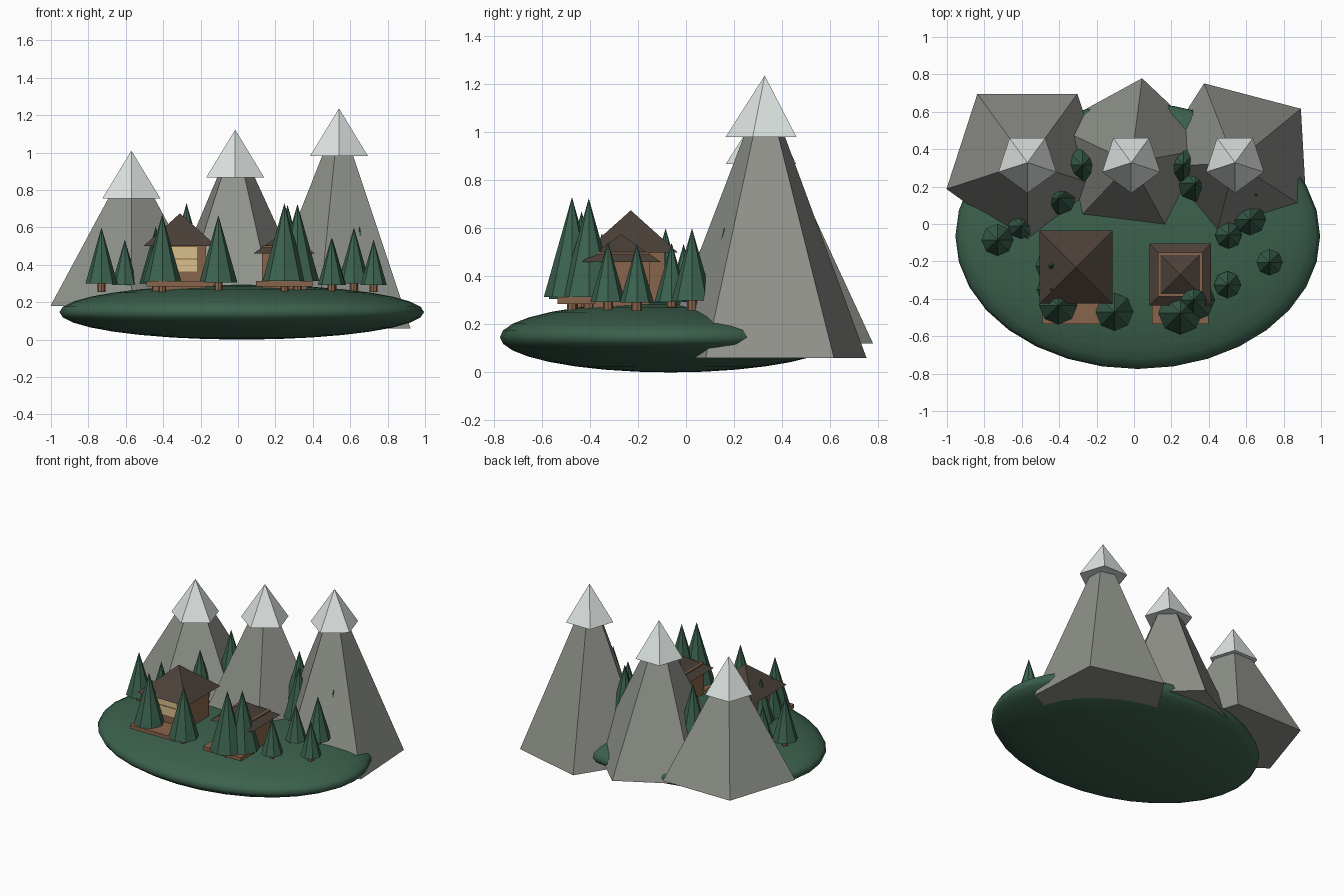
import bpy, bmesh, math
from mathutils import Matrix, Vector

if "Cube" in bpy.data.objects:
    bpy.data.objects.remove(bpy.data.objects["Cube"])


def mat(name, r, g, b):
    m = bpy.data.materials.new(name)
    m.diffuse_color = (r, g, b, 1)
    m.use_nodes = True
    m.node_tree.nodes["Principled BSDF"].inputs["Base Color"].default_value = m.diffuse_color
    return m


GRASS = mat("grass", 0.045, 0.12, 0.075)
PINE = mat("pine", 0.045, 0.125, 0.08)
ROCK = mat("rock", 0.28, 0.29, 0.26)
SNOW = mat("snow", 0.75, 0.80, 0.78)
WOOD = mat("wood", 0.25, 0.13, 0.07)
ROOF = mat("roof_tiles", 0.07, 0.052, 0.04)
GLOW = mat("window_light", 0.70, 0.52, 0.26)


def finish(bm, name, material):
    bmesh.ops.recalc_face_normals(bm, faces=bm.faces)
    me = bpy.data.meshes.new(name)
    bm.to_mesh(me)
    bm.free()
    me.materials.append(material)
    ob = bpy.data.objects.new(name, me)
    bpy.context.collection.objects.link(ob)
    return ob


def cone(name, x, y, z0, z1, r0, r1, sides, start, material):
    """Upright cone or cylinder; start is the angle of the first corner in degrees."""
    bm = bmesh.new()
    ring = lambda r, z: [bm.verts.new((x + r * math.cos(math.radians(start) + i * math.tau / sides),
                                       y + r * math.sin(math.radians(start) + i * math.tau / sides), z))
                         for i in range(sides)]
    low = ring(r0, z0)
    bm.faces.new(low[::-1])
    if r1 > 0:
        high = ring(r1, z1)
        bm.faces.new(high)
        for i in range(sides):
            j = (i + 1) % sides
            bm.faces.new((low[i], low[j], high[j], high[i]))
    else:
        tip = bm.verts.new((x, y, z1))
        for i in range(sides):
            bm.faces.new((low[i], low[(i + 1) % sides], tip))
    return finish(bm, name, material)


def box(name, x0, x1, y0, y1, z0, z1, material):
    bm = bmesh.new()
    bmesh.ops.create_cube(bm, size=1)
    bm.transform(Matrix.Translation(Vector((x0 + x1, y0 + y1, z0 + z1)) / 2)
                 @ Matrix.Diagonal((x1 - x0, y1 - y0, z1 - z0, 1)))
    return finish(bm, name, material)


# Island: flattened smooth sphere
bm = bmesh.new()
bmesh.ops.create_uvsphere(bm, u_segments=32, v_segments=16, radius=1)
bm.transform(Matrix.Translation((0.02, -0.065, 0.147)) @ Matrix.Diagonal((0.975, 0.71, 0.147, 1)))
for f in bm.faces:
    f.smooth = True
finish(bm, "island", GRASS)

# Mountains with snow caps: x, base z, rock top, cap top, turn
for i, (x, z0, z1, cap, turn) in enumerate([(-0.57, 0.18, 0.985, 1.01, 0),
                                            (-0.015, 0.12, 1.095, 1.122, 28.65),
                                            (0.54, 0.06, 1.21, 1.236, 57.3)]):
    cone(f"mountain_{i}", x, 0.328, z0, z1, 0.455, 0, 5, 54 + turn, ROCK)
    cone(f"snow_cap_{i}", x, 0.328, cap - 0.255, cap, 0.163, 0, 5, 54, SNOW)


# Cabins: walls, pyramid roof, front deck and window
def cabin(tag, x, y, wall, wall_top, eave, eave_z, peak, deck, win):
    box(f"{tag}_walls", x - wall, x + wall, y - wall, y + wall, 0.26, wall_top, WOOD)
    cone(f"{tag}_roof", x, y, eave_z, peak, eave * math.sqrt(2), 0, 4, 45, ROOF)
    box(f"{tag}_deck", x - deck, x + deck, -0.535, y - wall + 0.01, 0.285, 0.313, WOOD)
    zc = 0.29 + (eave_z - 0.29) * 0.35
    box(f"{tag}_window", x - win, x + win, y - wall - 0.008, y - wall + 0.01, zc, eave_z - 0.005, GLOW)
    box(f"{tag}_window_bar", x - win, x + win, y - wall - 0.01, y - wall,
        (zc + eave_z) / 2 - 0.003, (zc + eave_z) / 2 + 0.003, WOOD)


cabin("large_cabin", -0.31, -0.23, 0.14, 0.53, 0.195, 0.50, 0.675, 0.178, 0.09)
cabin("small_cabin", 0.247, -0.27, 0.118, 0.502, 0.165, 0.46, 0.575, 0.152, 0.07)

# Pines: x, y, tip height
PINES = [(-0.73, -0.085, 0.60), (-0.605, -0.01, 0.535), (-0.405, -0.435, 0.67),
         (-0.105, -0.47, 0.665), (0.248, -0.475, 0.73), (0.318, -0.405, 0.725),
         (0.50, -0.325, 0.545), (0.725, -0.205, 0.535), (0.505, -0.06, 0.54),
         (0.62, 0.025, 0.60), (-0.275, 0.315, 0.73), (0.265, 0.32, 0.72),
         (0.33, 0.22, 0.66), (0.65, 0.16, 0.605), (-0.40, 0.14, 0.62),
         (-0.44, -0.225, 0.605), (-0.44, -0.35, 0.58)]
for i, (x, y, tip) in enumerate(PINES):
    h = tip - 0.262
    cone(f"pine_trunk_{i}", x, y, 0.255, 0.275 + 0.12 * h, 0.021, 0.021, 8, 0, WOOD)
    cone(f"pine_crown_{i}", x, y, 0.262 + 0.11 * h, tip, 0.24 * h + 0.005, 0, 8, 0, PINE)
